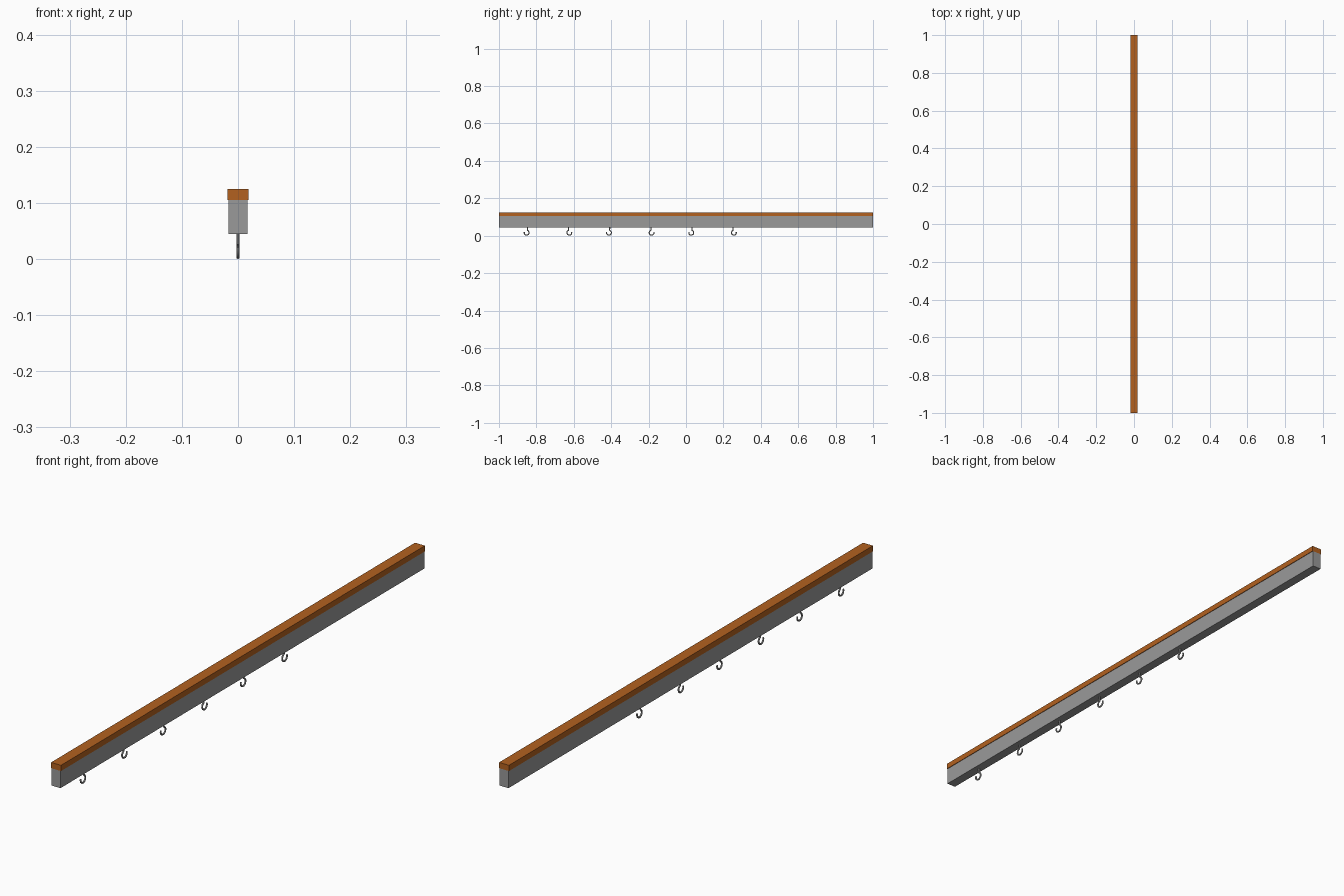
import bpy, math

if "Cube" in bpy.data.objects:
    bpy.data.objects.remove(bpy.data.objects["Cube"])


def material(name, rgb):
    m = bpy.data.materials.new(name)
    m.diffuse_color = (*rgb, 1)
    m.use_nodes = True
    m.node_tree.nodes["Principled BSDF"].inputs["Base Color"].default_value = m.diffuse_color
    return m


wood = material("orange wood", (0.45, 0.12, 0.014))
metal = material("grey rail", (0.32, 0.32, 0.32))
steel = material("light steel", (0.42, 0.42, 0.42))


def box(name, half_x, z0, z1, mat):
    bpy.ops.mesh.primitive_cube_add(size=1, location=(0, 0, (z0 + z1) / 2))
    o = bpy.context.object
    o.name = name
    o.scale = (half_x * 2, 2, z1 - z0)
    o.data.materials.append(mat)
    bpy.ops.object.transform_apply(location=False, rotation=False, scale=True)


# Rail with wooden cap
box("rail", 0.017, 0.045, 0.105, metal)
box("wooden_cap", 0.019, 0.105, 0.125, wood)

# Hooks under the rail, alternately turned
R, T = 0.013, 0.003
for i in range(6):
    side = 1 if i % 2 == 0 else -1
    pts = [(0.004, 0.046), (0.004, 0.036)]
    for k in range(15):
        a = math.radians(72 - 272 * k / 14)
        pts.append((R * math.cos(a), R + T + R * math.sin(a)))
    curve = bpy.data.curves.new("hook_path", "CURVE")
    curve.dimensions = "3D"
    curve.bevel_depth = T
    curve.bevel_resolution = 2
    curve.use_fill_caps = True
    s = curve.splines.new("POLY")
    s.points.add(len(pts) - 1)
    for p, (y, z) in zip(s.points, pts):
        p.co = (0, (y - 0.004) * side, z, 1)
    o = bpy.data.objects.new(f"hook_{i + 1}", curve)
    o.location.y = -0.848 + 0.22 * i
    bpy.context.collection.objects.link(o)
    curve.materials.append(steel)
    bpy.ops.object.select_all(action="DESELECT")
    o.select_set(True)
    bpy.context.view_layer.objects.active = o
    bpy.ops.object.convert(target="MESH")
    bpy.ops.object.shade_smooth_by_angle()
